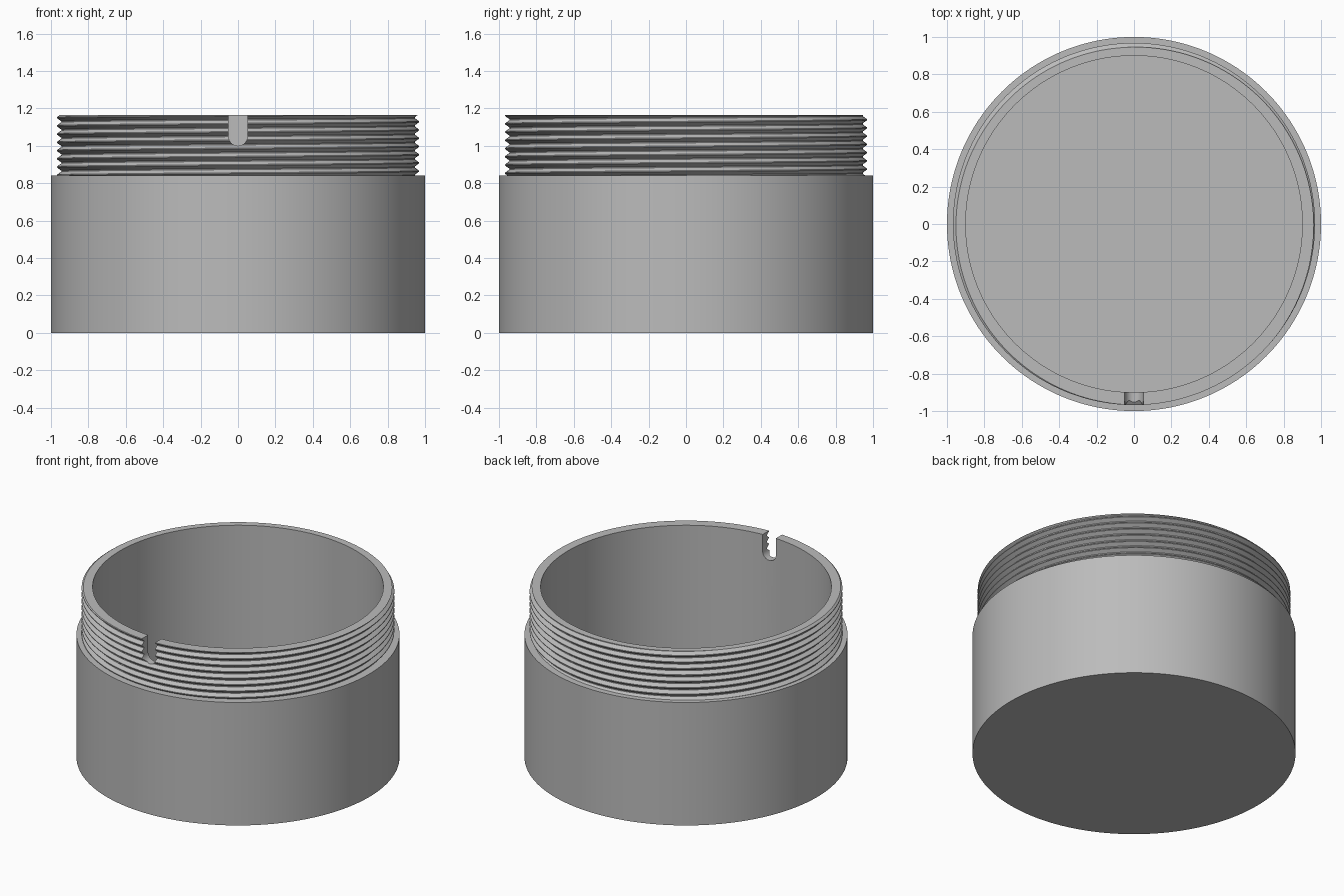
import bpy, bmesh, math

cube = bpy.data.objects.get("Cube")
if cube:
    bpy.data.objects.remove(cube, do_unlink=True)

# Main dimensions
OUTER, INNER, CREST, ROOT = 1.0, 0.9, 0.968, 0.945
FLOOR, SHOULDER, RIM = 0.1, 0.84, 1.165
PITCH, SEGMENTS = 0.044, 192
SLOT_RADIUS, SLOT_CENTRE = 0.05, 1.05

grey = bpy.data.materials.new("plain grey")
grey.use_nodes = True
colour = (0.5, 0.5, 0.5, 1)
grey.diffuse_color = colour
grey.node_tree.nodes["Principled BSDF"].inputs["Base Color"].default_value = colour


def make_object(name, bm):
    bmesh.ops.recalc_face_normals(bm, faces=bm.faces)
    mesh = bpy.data.meshes.new(name)
    bm.to_mesh(mesh)
    bm.free()
    mesh.materials.append(grey)
    obj = bpy.data.objects.new(name, mesh)
    bpy.context.collection.objects.link(obj)
    return obj


# Thread section within one pitch: flat root, flank, narrow crest, flank
KINKS = [(0.0, ROOT), (0.12, ROOT), (0.5, CREST), (0.62, CREST), (1.0, ROOT)]
PER_TURN = len(KINKS) - 1


def thread_radius(phase):
    phase %= 1
    for (a, ra), (b, rb) in zip(KINKS, KINKS[1:]):
        if a <= phase <= b:
            return ra + (rb - ra) * (phase - a) / (b - a)


def column(turn):
    """Closed section of the cup wall as (radius, height) at one angle."""
    points = []
    for k in range(-2, math.ceil((RIM - SHOULDER) / PITCH) + 2):
        for phase, _ in KINKS[:-1]:
            z = SHOULDER + PITCH * (k + phase + turn)
            z = min(max(z, SHOULDER), RIM)
            points.append((thread_radius((z - SHOULDER) / PITCH - turn), z))
    return points


# Cup with a helical thread above the shoulder
bm = bmesh.new()
threads, lower, inside = [], [], []
for i in range(SEGMENTS):
    turn = i / SEGMENTS
    c, s = math.cos(turn * math.tau), math.sin(turn * math.tau)

    def ring(points):
        return [bm.verts.new((r * c, r * s, z)) for r, z in points]

    threads.append(ring(column(turn)))
    lower.append(ring([(OUTER, 0), (OUTER, SHOULDER)]))
    inside.append(ring([(INNER, RIM), (INNER, FLOOR)]))

last = len(threads[0]) - 1
for i in range(SEGMENTS):
    n = (i + 1) % SEGMENTS
    shift = PER_TURN if n == 0 else 0
    for j in range(last):
        a, b = min(j + shift, last), min(j + 1 + shift, last)
        corners = [threads[i][j], threads[n][a], threads[n][b], threads[i][j + 1]]
        bm.faces.new(list(dict.fromkeys(corners)))
    # Outer wall, shoulder, rim and inner wall
    for p, q in (((lower[i][0], lower[i][1]), (lower[n][0], lower[n][1])),
                 ((lower[i][1], threads[i][0]), (lower[n][1], threads[n][0])),
                 ((threads[i][last], inside[i][0]), (threads[n][last], inside[n][0])),
                 ((inside[i][0], inside[i][1]), (inside[n][0], inside[n][1]))):
        bm.faces.new((p[0], q[0], q[1], p[1]))
bm.faces.new([v[0] for v in lower])
bm.faces.new([v[1] for v in inside])
bmesh.ops.remove_doubles(bm, verts=bm.verts, dist=0.0001)
cup = make_object("threaded_cup", bm)

# Round-bottomed slot cutter at the front
bm = bmesh.new()
outline = [(SLOT_RADIUS, RIM + 0.1), (-SLOT_RADIUS, RIM + 0.1)]
for k in range(17):
    a = math.pi + math.pi * k / 16
    outline.append((SLOT_RADIUS * math.cos(a), SLOT_CENTRE + SLOT_RADIUS * math.sin(a)))
face = bm.faces.new([bm.verts.new((x, -1.1, z)) for x, z in outline])
extruded = bmesh.ops.extrude_face_region(bm, geom=[face])["geom"]
moved = [g for g in extruded if isinstance(g, bmesh.types.BMVert)]
bmesh.ops.translate(bm, verts=moved, vec=(0, 0.3, 0))
cutter = make_object("slot_cutter", bm)
cutter.hide_render = True
cutter.hide_set(True)

cut = cup.modifiers.new("rim slot", "BOOLEAN")
cut.operation = "DIFFERENCE"
cut.solver = "EXACT"
cut.object = cutter

# Apply the cut, then smooth the round walls
bpy.ops.object.select_all(action="DESELECT")
cup.select_set(True)
bpy.context.view_layer.objects.active = cup
bpy.ops.object.modifier_apply(modifier=cut.name)
bpy.data.objects.remove(cutter, do_unlink=True)
bpy.ops.object.shade_smooth_by_angle(angle=math.radians(25))
